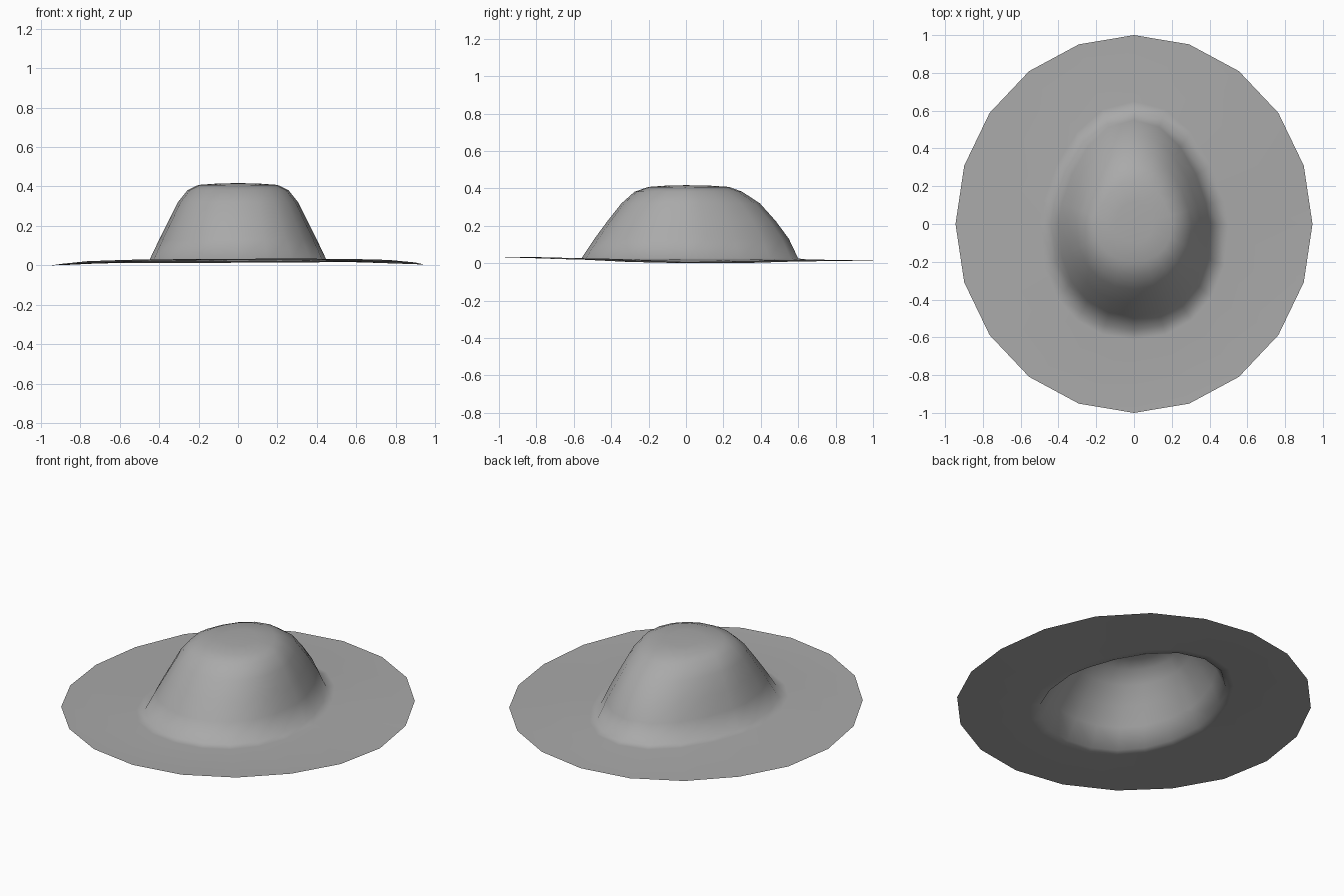
import bpy, bmesh
from math import sin, cos, pi

SIDES = 20

cube = bpy.data.objects.get("Cube")
if cube:
    bpy.data.objects.remove(cube, do_unlink=True)

felt = bpy.data.materials.new("grey felt")
felt.use_nodes = True
GREY = (0.4, 0.4, 0.4, 1)
felt.diffuse_color = GREY
felt.node_tree.nodes["Principled BSDF"].inputs["Base Color"].default_value = GREY


def power(v, p):
    return abs(v) ** p * (1 if v > 0 else -1)


def crown_ring(bm, half_width, front, back, z):
    """Egg-shaped ring, pinched to a point at the back."""
    ring = []
    for i in range(SIDES):
        a = 2 * pi * i / SIDES
        s, c = sin(a), cos(a)
        y = back * power(s, 1.4) if s > 0 else front * power(s, 0.87)
        ring.append(bm.verts.new((half_width * power(c, 0.93), y, z)))
    return ring


def brim_edge(bm):
    """Outer edge of the brim, slightly warped and drooping at the sides."""
    ring = []
    for i in range(SIDES):
        a = 2 * pi * i / SIDES
        s, c = sin(a), cos(a)
        z = 0.02 - 0.007 * s + 0.004 * c + 0.006 * max(-s, 0) - 0.02 * abs(c) ** 8
        ring.append(bm.verts.new((0.945 * c, s, max(z, 0))))
    return ring


bm = bmesh.new()
rings = [brim_edge(bm)]
# half width, front reach, back reach, height: from brim join up to the top
for size in [(0.50, 0.61, 0.65, 0.02), (0.45, 0.56, 0.60, 0.025),
             (0.40, 0.49, 0.55, 0.13), (0.352, 0.42, 0.48, 0.225),
             (0.305, 0.345, 0.395, 0.32), (0.255, 0.275, 0.30, 0.382),
             (0.20, 0.20, 0.23, 0.408), (0.10, 0.10, 0.12, 0.415)]:
    rings.append(crown_ring(bm, *size))

for low, high in zip(rings, rings[1:]):
    for i in range(SIDES):
        j = (i + 1) % SIDES
        bm.faces.new((low[i], low[j], high[j], high[i]))

# Closed top of the crown
tip = bm.verts.new((0, 0, 0.417))
for i in range(SIDES):
    bm.faces.new((rings[-1][i], rings[-1][(i + 1) % SIDES], tip))

for face in bm.faces:
    face.smooth = True
mesh = bpy.data.meshes.new("hat")
bm.to_mesh(mesh)
bm.free()
mesh.materials.append(felt)
hat = bpy.data.objects.new("hat", mesh)
bpy.context.collection.objects.link(hat)
